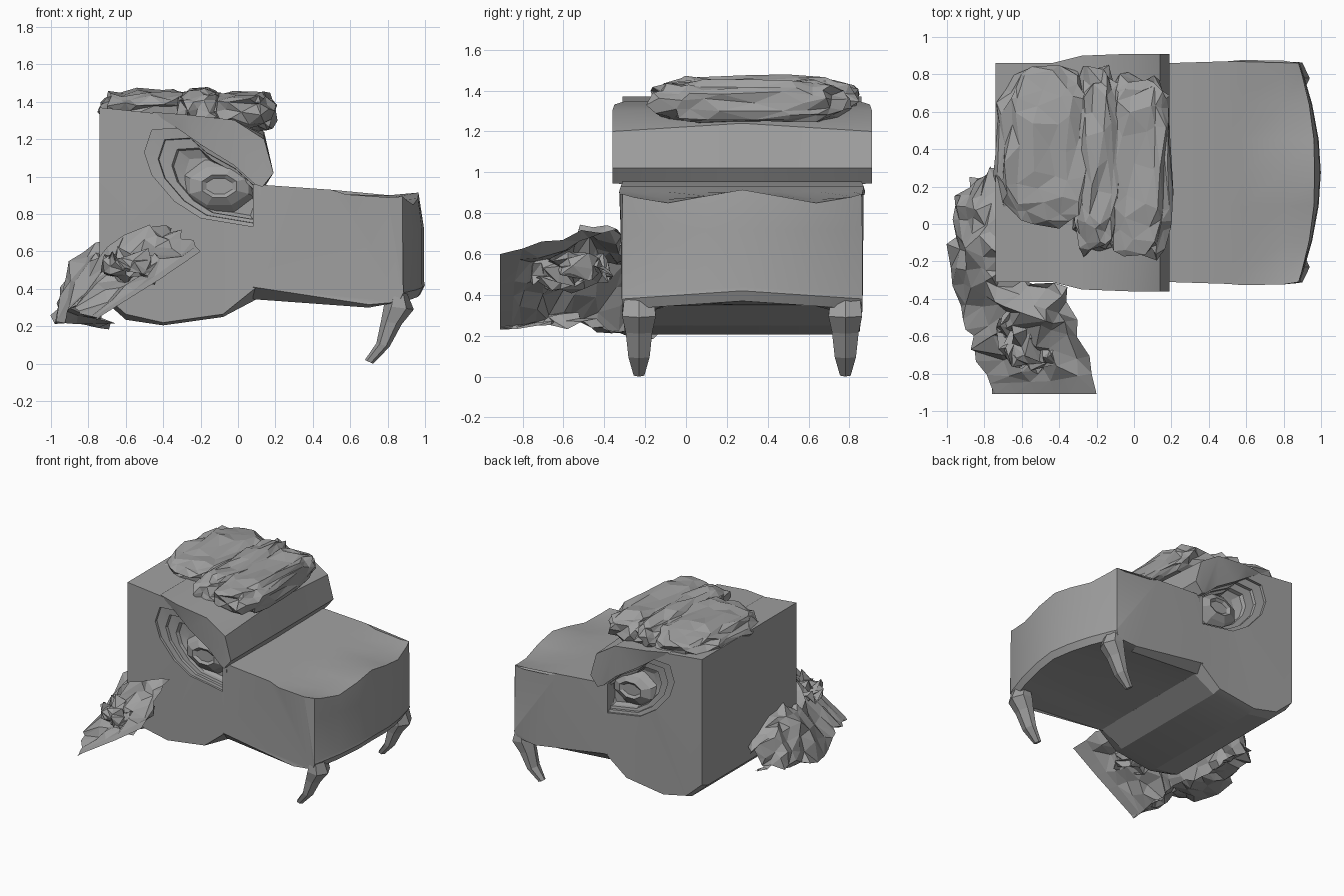
import bpy, bmesh, math, random
from mathutils import Vector

random.seed(4)
if "Cube" in bpy.data.objects:
    bpy.data.objects.remove(bpy.data.objects["Cube"])

grey = bpy.data.materials.new("stone grey")
grey.use_nodes = True
colour = (0.35, 0.35, 0.35, 1)
grey.diffuse_color = colour
grey.node_tree.nodes["Principled BSDF"].inputs["Base Color"].default_value = colour

MID = 0.275   # the head's centre plane in y


def smooth_shade(ob, angle):
    bpy.ops.object.select_all(action='DESELECT')
    ob.select_set(True)
    bpy.context.view_layer.objects.active = ob
    bpy.ops.object.shade_smooth_by_angle(angle=math.radians(angle))


def finish(name, bm, smooth=None, closed=True):
    if closed:
        bmesh.ops.recalc_face_normals(bm, faces=bm.faces)
    mesh = bpy.data.meshes.new(name)
    bm.to_mesh(mesh)
    bm.free()
    mesh.materials.append(grey)
    ob = bpy.data.objects.new(name, mesh)
    bpy.context.collection.objects.link(ob)
    if smooth:
        smooth_shade(ob, smooth)
    return ob


def loft(rings, ring_closed=True, caps=True):
    bm = bmesh.new()
    rows = [[bm.verts.new(p) for p in ring] for ring in rings]
    n = len(rows[0])
    for a, b in zip(rows, rows[1:]):
        for i in range(n if ring_closed else n - 1):
            j = (i + 1) % n
            bm.faces.new((a[i], a[j], b[j], b[i]))
    if caps:
        ends = [bm.faces.new(rows[0]), bm.faces.new(rows[-1])]
        bmesh.ops.triangulate(bm, faces=ends)
    return bm


def jitter(verts, amount):
    for v in verts:
        v.co += Vector([random.uniform(-a, a) for a in amount])


# Skull: side profile as (x, z, half width, raise of the bevelled jaw edge)
skull_profile = [(-.74, 1.37, .585, 0), (-.02, 1.295, .585, 0), (.12, 1.2, .585, 0),
                 (.15, 1.02, .585, 0), (.12, .93, .585, 0), (.1, .345, .58, .065),
                 (-.08, .25, .575, .015), (-.4, .205, .575, .015),
                 (-.6, .235, .58, .03), (-.74, .36, .585, .03)]
skull = finish("skull", loft([[(x, MID + t * w, z + (lift if abs(t) == 1 else 0))
                               for x, z, w, lift in skull_profile]
                              for t in (-1, -.88, 0, .88, 1)]))

# Brow: wide hood over both eyes, higher and lower in the middle of its front
brow_profile = [(-.46, 1.346, .58), (-.28, 1.332, .625), (-.02, 1.303, .635),
                (.14, 1.2, .635), (.19, 1.02, .635), (.13, .945, .635),
                (.09, .96, .625), (-.02, 1.06, .62), (-.19, 1.165, .615),
                (-.32, 1.255, .595)]
rings = []
for t in (-1, -.5, 0, .5, 1):
    rings.append([(x, MID + t * w, z + (1 - abs(t)) * (.04 if x == .14 else
                                                       -.02 if x == .13 else 0))
                  for x, z, w in brow_profile])
finish("brow", loft(rings), 40)

# Eye sockets: terraced cutters, shrinking towards the inner corner
FOCUS = Vector((.02, .88))
socket_outline = [(-.46, 1.25), (-.5, 1.13), (-.46, 1.01), (-.34, .87),
                  (-.2, .78), (.1, .73), (.135, .83), (.1, .96),
                  (-.02, 1.07), (-.2, 1.17), (-.3, 1.26)]
terraces = [(1, .75), (1, .565), (.86, .56), (.85, .54), (.72, .535), (.7, .51),
            (.58, .49)]
cutters = []
for side in (-1, 1):
    rings = []
    for scale, depth in terraces:
        ring = [FOCUS + (Vector(p) - FOCUS) * scale for p in socket_outline]
        rings.append([(q.x, MID + side * depth, q.y) for q in ring])
    cutter = finish("socket_cutter", loft(rings))
    cutter.hide_render = True
    cut = skull.modifiers.new("socket", 'BOOLEAN')
    cut.object = cutter
    cut.operation = 'DIFFERENCE'
    cut.solver = 'EXACT'
    cutters.append(cutter)
bpy.context.view_layer.objects.active = skull
for cut in list(skull.modifiers):
    bpy.ops.object.modifier_apply(modifier=cut.name)
for cutter in cutters:
    bpy.data.objects.remove(cutter)
smooth_shade(skull, 15)

# Eyes: faceted domes with a sunken pupil
for side, label in ((-1, "right"), (1, "left")):
    rings = []
    for rx, rz, depth in ((.21, .16, .48), (.17, .11, .53), (.1, .065, .56),
                          (.075, .045, .545)):
        ring = []
        for i in range(8):
            a = math.tau * (i + .5) / 8
            ring.append((-.1 + rx * math.cos(a), MID + side * depth,
                         .95 + rz * math.sin(a)))
        rings.append(ring)
    finish(label + "_eye", loft(rings))

# Snout: profiles across the width, bowed at the front, with hanging side lips
rings = []
for t in (-1, -.9, -.62, -.3, 0, .3, .62, .9, 1):
    front = .995 - .115 * abs(t) ** 1.9
    wave = .065 * math.sin(math.pi * min(1, abs(t) / 1.24)) ** 2
    lip = .42 - .04 * abs(t)
    low = 0 if abs(t) > .8 else .05
    bevel = .065 if abs(t) == 1 else 0
    profile = [(.08, .96, .582), (.5, .93, .595), (.58, .905, .602),
               (.8, .9 - wave / 2, .598),
               (front - .03 * (1 - abs(t)), .915 - wave, .585),
               (front, .72, .588), (front, lip + .02, .588),
               (front + .004, lip, .59), (front - .02, lip - .05, .58),
               (.7, .30 + low + bevel / 4, .588), (.08, .345 + bevel, .582)]
    rings.append([(x, MID + t * w, z) for x, z, w in profile])
finish("snout", loft(rings), 20)

# Fangs: curved six-sided tapers, as (x, z, half depth, half width)
fang_path = [(.86, .41, .035, .08), (.86, .30, .08, .095), (.82, .22, .055, .075),
             (.775, .10, .035, .06), (.70, .01, .022, .03)]
for side, label in ((-1, "right"), (1, "left")):
    rings = []
    for x, z, rx, ry in fang_path:
        ring = []
        for i in range(6):
            a = math.tau * i / 6
            ring.append((x + rx * math.cos(a), MID + side * .505 + ry * math.sin(a),
                         z - .01 * math.cos(a)))
        rings.append(ring)
    finish(label + "_fang", loft(rings))


# Hair: crumpled boxy tufts that overlap into one mass
def tuft(name, centre, radii, rough, power=.6):
    bm = bmesh.new()
    bmesh.ops.create_icosphere(bm, subdivisions=3, radius=1)
    for v in bm.verts:
        v.co = Vector([math.copysign(abs(c) ** power, c) * r + o
                       for c, r, o in zip(v.co, radii, centre)])
    jitter(bm.verts, rough)
    finish(name, bm)


tuft("back_hair", (-.47, .41, 1.36), (.27, .42, .10), (.025, .035, .02), .72)
tuft("centre_hair", (-.2, .34, 1.35), (.13, .50, .115), (.02, .035, .02), .7)
tuft("front_hair", (.02, .31, 1.345), (.18, .48, .105), (.02, .04, .02))
tuft("mane_tuft", (-.55, -.58, .52), (.15, .20, .07), (.04, .04, .05), .8)

# Mane: crumpled sheet wrapping the rear corner, as edge, crest, fold, under
mane = [
    [(-.72, .30, .45), (-.80, .28, .42), (-.86, .24, .30), (-.72, .22, .25)],
    [(-.72, .10, .60), (-.88, .10, .54), (-.97, .08, .32), (-.74, .05, .22)],
    [(-.72, -.15, .66), (-.88, -.15, .54), (-.98, -.13, .25), (-.74, -.1, .2)],
    [(-.60, -.29, .60), (-.76, -.40, .55), (-.93, -.43, .22), (-.66, -.28, .2)],
    [(-.36, -.33, .71), (-.50, -.50, .74), (-.88, -.60, .33), (-.72, -.45, .28)],
    [(-.28, -.58, .68), (-.5, -.70, .50), (-.83, -.74, .25), (-.74, -.66, .24)],
    [(-.20, -.91, .60), (-.42, -.91, .45), (-.74, -.91, .25), (-.76, -.91, .23)]]
bm = loft(mane, ring_closed=False, caps=False)
bmesh.ops.subdivide_edges(bm, edges=bm.edges[:], cuts=2, use_grid_fill=True)
jitter([v for v in bm.verts if v.co.y > -.8], (.03, .03, .03))
bmesh.ops.triangulate(bm, faces=bm.faces[:])
finish("mane", bm, closed=False)
